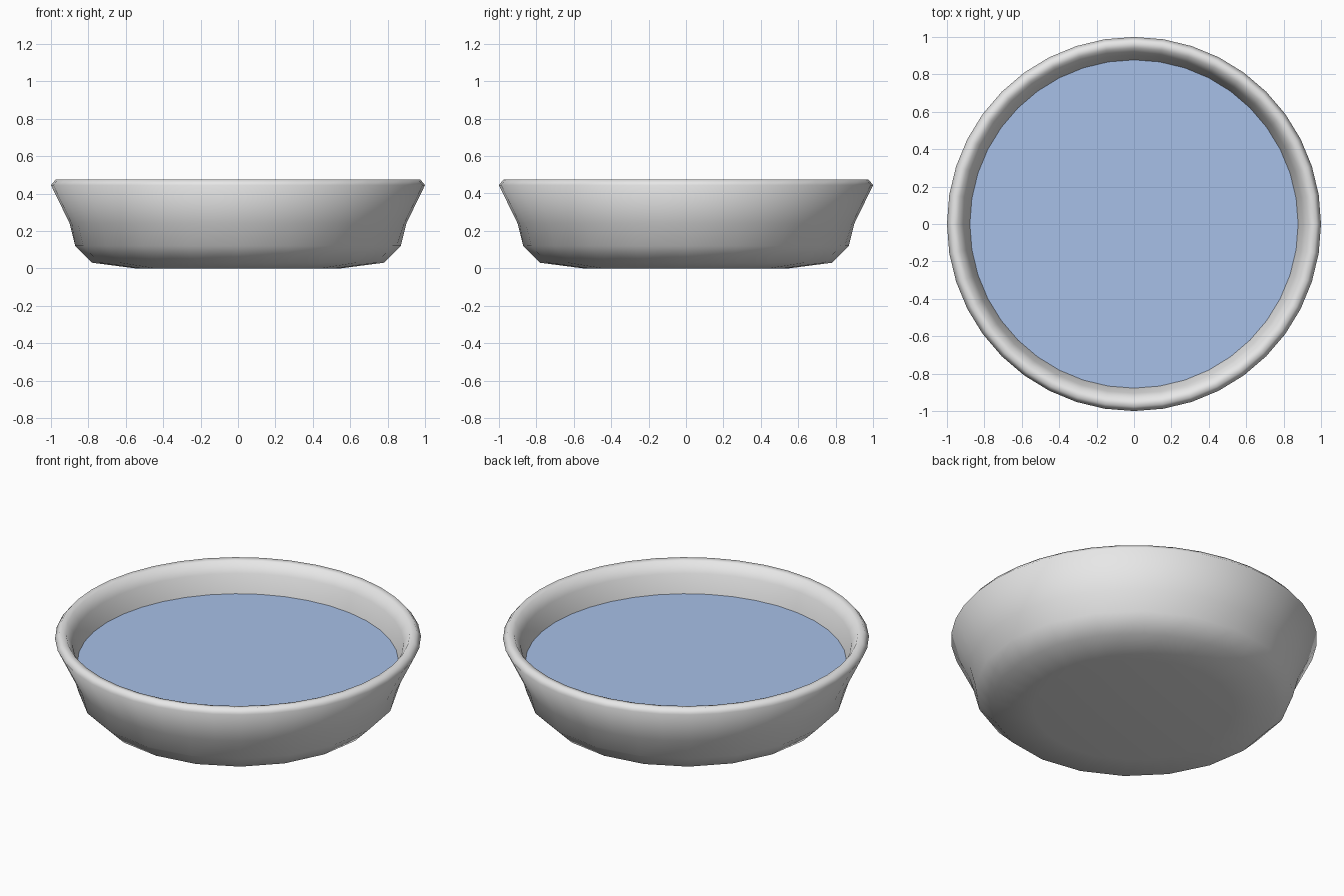
import bpy
import bmesh
from math import cos, sin, pi

cube = bpy.data.objects.get("Cube")
if cube:
    bpy.data.objects.remove(cube, do_unlink=True)

SEGMENTS = 40


def make_material(name, rgb):
    mat = bpy.data.materials.new(name)
    mat.use_nodes = True
    mat.diffuse_color = (*rgb, 1)
    mat.node_tree.nodes["Principled BSDF"].inputs["Base Color"].default_value = (*rgb, 1)
    return mat


def ring(bm, radius, z, coarse=False):
    """Ring of vertices; a coarse ring has half as many corners."""
    verts = []
    for i in range(SEGMENTS):
        angle = 2 * pi * i / SEGMENTS
        r = radius * cos(2 * pi / SEGMENTS) if coarse and i % 2 else radius
        verts.append(bm.verts.new((r * cos(angle), r * sin(angle), z)))
    return verts


def finish(bm, name, mat, smooth):
    mesh = bpy.data.meshes.new(name)
    bm.to_mesh(mesh)
    bm.free()
    mesh.materials.append(mat)
    for poly in mesh.polygons:
        poly.use_smooth = smooth
    obj = bpy.data.objects.new(name, mesh)
    bpy.context.collection.objects.link(obj)
    return obj


grey = make_material("light grey ceramic", (0.8, 0.8, 0.8))
blue = make_material("water blue", (0.42, 0.57, 0.87))

# Bowl: underside, outer wall, rolled rim and inner wall (radius, height, coarse)
profile = [
    (0.55, 0.0, True), (0.78, 0.03, True), (0.87, 0.12, True),
    (0.90, 0.24, False), (1.0, 0.445, False), (0.975, 0.475, False),
    (0.94, 0.47, False), (0.905, 0.41, False), (0.875, 0.29, False),
]
bm = bmesh.new()
rings = [ring(bm, *row) for row in profile]
for low, high in zip(rings, rings[1:]):
    for i in range(SEGMENTS):
        j = (i + 1) % SEGMENTS
        bm.faces.new((low[i], low[j], high[j], high[i]))
bm.faces.new(rings[0][::-1])
finish(bm, "bowl", grey, True)

# Water: flat disc meeting the inner wall
bm = bmesh.new()
bm.faces.new(ring(bm, 0.878, 0.3))
finish(bm, "water", blue, False)
